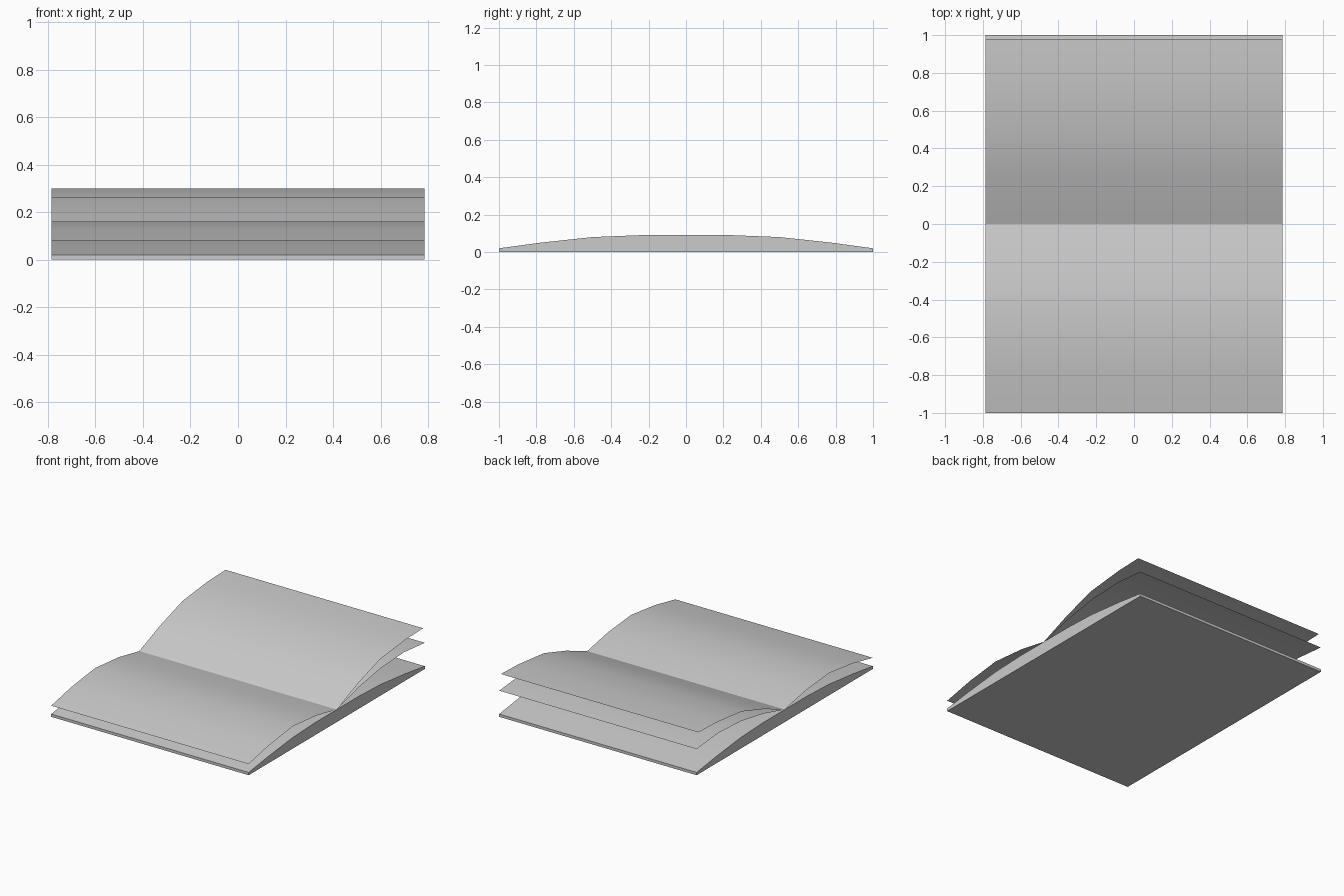
import bpy
import bmesh

if "Cube" in bpy.data.objects:
    bpy.data.objects.remove(bpy.data.objects["Cube"], do_unlink=True)

HALF_WIDTH = 0.785

# One paper colour for the whole book
paper = bpy.data.materials.new("paper_grey")
paper.use_nodes = True
colour = (0.6, 0.6, 0.6, 1)
paper.diffuse_color = colour
paper.node_tree.nodes["Principled BSDF"].inputs["Base Color"].default_value = colour


def finish(name, bm):
    mesh = bpy.data.meshes.new(name)
    bm.to_mesh(mesh)
    bm.free()
    mesh.materials.append(paper)
    obj = bpy.data.objects.new(name, mesh)
    bpy.context.collection.objects.link(obj)
    bpy.ops.object.select_all(action="DESELECT")
    obj.select_set(True)
    bpy.context.view_layer.objects.active = obj
    bpy.ops.object.shade_smooth_by_angle()
    return obj


def sheet(name, profile):
    """Thin page: a (y, z) profile swept across the width, facing up."""
    bm = bmesh.new()
    rows = [[bm.verts.new((x, y, z)) for y, z in sorted(profile)]
            for x in (-HALF_WIDTH, HALF_WIDTH)]
    left, right = rows
    for i in range(len(left) - 1):
        bm.faces.new((left[i], right[i], right[i + 1], left[i + 1]))
    return finish(name, bm)


def solid(name, profile):
    """Closed block: a (y, z) outline extruded across the width."""
    bm = bmesh.new()
    cap = bm.faces.new([bm.verts.new((-HALF_WIDTH, y, z)) for y, z in profile])
    moved = bmesh.ops.extrude_face_region(bm, geom=[cap], use_keep_orig=True)
    verts = [v for v in moved["geom"] if isinstance(v, bmesh.types.BMVert)]
    bmesh.ops.translate(bm, verts=verts, vec=(2 * HALF_WIDTH, 0, 0))
    bmesh.ops.recalc_face_normals(bm, faces=bm.faces)
    return finish(name, bm)


# Page block, domed over the spine and thin at both ends
dome = [(0, 0.09), (0.25, 0.09), (0.5, 0.08), (0.78, 0.05), (1, 0.02)]
outline = [(-y, z) for y, z in reversed(dome)] + dome[1:]
solid("page_block", outline + [(1, 0), (0, 0), (-1, 0)])

# Loose pages rising from the spine
sheet("front_page", [(0, 0.09), (-0.23, 0.135), (-0.5, 0.16), (-0.77, 0.127), (-1, 0.08)])
sheet("back_lower_page", [(0, 0.09), (0.25, 0.155), (0.5, 0.197), (0.76, 0.21), (1, 0.188)])
sheet("back_upper_page", [(0, 0.09), (0.24, 0.185), (0.49, 0.263), (0.78, 0.294), (0.98, 0.30)])
